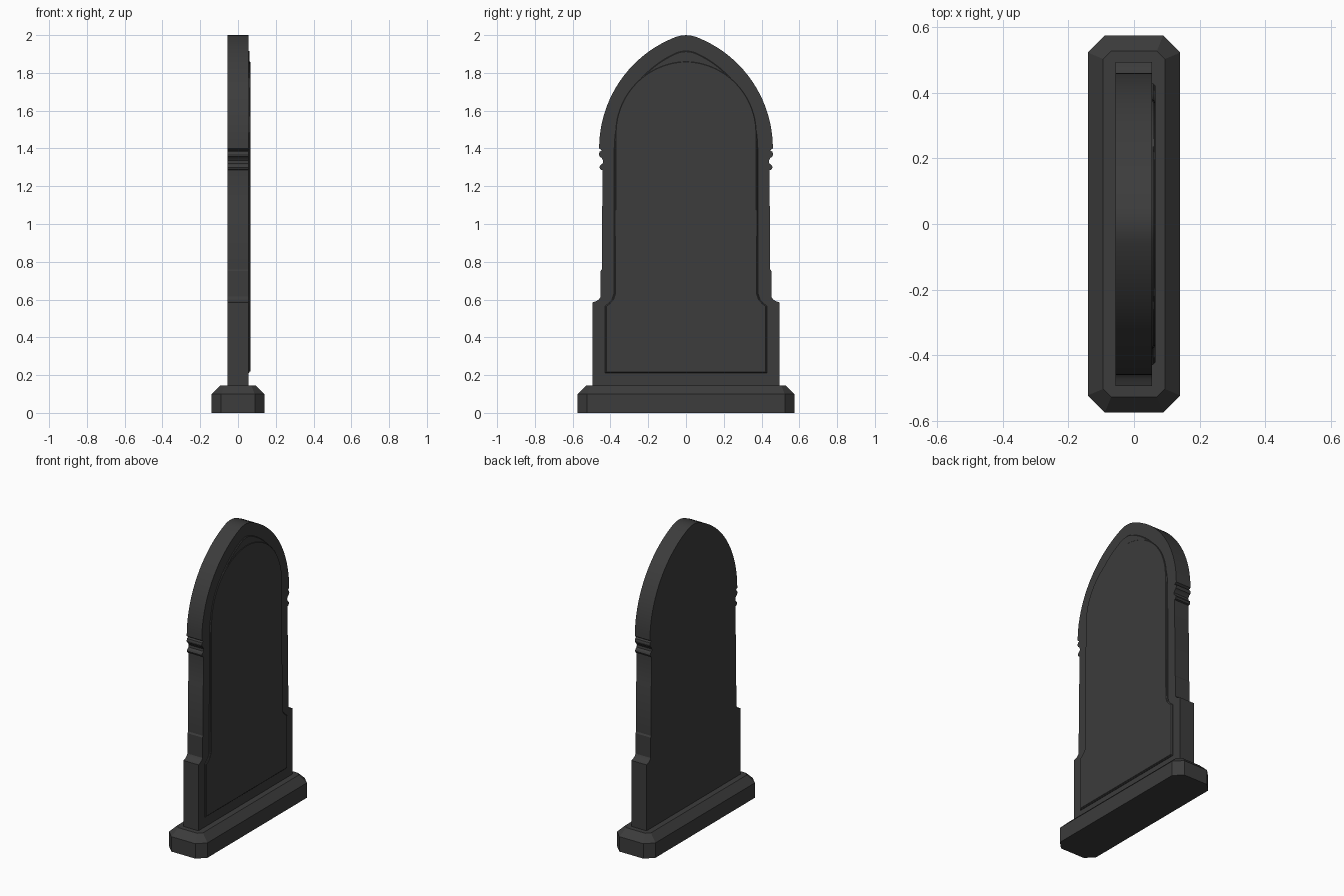
import bpy, bmesh, math

cube = bpy.data.objects.get("Cube")
if cube:
    bpy.data.objects.remove(cube, do_unlink=True)

stone = bpy.data.materials.new("dark_grey_stone")
stone.use_nodes = True
COLOUR = (0.045, 0.045, 0.045, 1)
stone.diffuse_color = COLOUR
bsdf = stone.node_tree.nodes["Principled BSDF"]
bsdf.inputs["Base Color"].default_value = COLOUR
bsdf.inputs["Roughness"].default_value = 0.8


def arch(half, spring, rise, steps=20, tip=0.06):
    """Half of a pointed arch with a rounded tip, from springing to apex."""
    c = (rise ** 2 - half ** 2) / (2 * half)
    r = half + c
    height = lambda y: math.sqrt(max(r * r - (y + c) ** 2, 0))
    k = (tip + c) / height(tip) / (2 * tip)
    end = math.acos((tip + c) / r)
    pts = [(r * math.cos(end * i / steps) - c,
            spring + r * math.sin(end * i / steps)) for i in range(steps + 1)]
    top = spring + height(tip) + k * tip * tip
    pts += [(tip * f, top - k * (tip * f) ** 2) for f in (0.75, 0.5, 0.25, 0)]
    return pts


def finish(obj, angle=30):
    obj.data.materials.append(stone)
    bpy.ops.object.select_all(action="DESELECT")
    obj.select_set(True)
    bpy.context.view_layer.objects.active = obj
    bpy.ops.object.shade_smooth_by_angle(angle=math.radians(angle))


def slab(name, half, x0, x1, bevel=0):
    """Mirror a half outline (y, z) ending on the centre line, extrude along x."""
    outline = half + [(-y, z) for y, z in reversed(half[:-1])]
    bm = bmesh.new()
    face = bm.faces.new([bm.verts.new((x0, y, z)) for y, z in outline])
    ext = bmesh.ops.extrude_face_region(bm, geom=[face])["geom"]
    for v in ext:
        if isinstance(v, bmesh.types.BMVert):
            v.co.x = x1
    bmesh.ops.recalc_face_normals(bm, faces=bm.faces)
    if bevel:
        rim = [e for e in bm.edges if all(abs(v.co.x - x1) < 1e-5 for v in e.verts)]
        bmesh.ops.bevel(bm, geom=rim, offset=bevel, segments=1, affect="EDGES")
    mesh = bpy.data.meshes.new(name)
    bm.to_mesh(mesh)
    bm.free()
    obj = bpy.data.objects.new(name, mesh)
    bpy.context.collection.objects.link(obj)
    finish(obj)


def plinth(name, hx, hy, h, cut):
    """Block with chamfered upright corners and a chamfered top edge."""
    bm = bmesh.new()
    bmesh.ops.create_cube(bm, size=1)
    for v in bm.verts:
        v.co = (v.co.x * 2 * hx, v.co.y * 2 * hy, (v.co.z + 0.5) * h)
    upright = [e for e in bm.edges if abs(e.verts[0].co.z - e.verts[1].co.z) > h / 2]
    bmesh.ops.bevel(bm, geom=upright, offset=cut, segments=1, affect="EDGES")
    rim = [e for e in bm.edges if all(v.co.z > h - 1e-4 for v in e.verts)]
    bmesh.ops.bevel(bm, geom=rim, offset=cut * 0.9, segments=1, affect="EDGES")
    mesh = bpy.data.meshes.new(name)
    bm.to_mesh(mesh)
    bm.free()
    obj = bpy.data.objects.new(name, mesh)
    bpy.context.collection.objects.link(obj)
    finish(obj, 20)


# Base block
plinth("base", 0.141, 0.575, 0.146, 0.052)

# Headstone: wide foot, shaft, moulded bands, pointed arch
shaft = [(0.495, 0.14), (0.495, 0.585), (0.475, 0.592), (0.46, 0.602), (0.452, 0.615),
         (0.452, 0.75), (0.446, 0.76), (0.446, 1.09), (0.442, 1.1), (0.442, 1.285)]
bands = [(0.453, 1.288), (0.458, 1.3), (0.453, 1.312), (0.441, 1.32), (0.439, 1.335),
         (0.447, 1.35), (0.458, 1.358), (0.461, 1.37), (0.457, 1.383), (0.445, 1.39)]
slab("headstone", shaft + bands + arch(0.46, 1.4, 0.608), -0.056, 0.055)

# Raised panel following the outline
foot = [(0.43, 0.212), (0.43, 0.565), (0.41, 0.58), (0.392, 0.6), (0.382, 0.63)]
slab("raised_panel", foot + arch(0.38, 1.4, 0.526), 0.05, 0.062, 0.004)

# Inner tablet with a lower arch
inner = [(y - 0.006, z + 0.006 * (i == 0)) for i, (y, z) in enumerate(foot)]
slab("inscription_tablet", inner + arch(0.372, 1.48, 0.27 + 0.11), 0.058, 0.065, 0.002)
